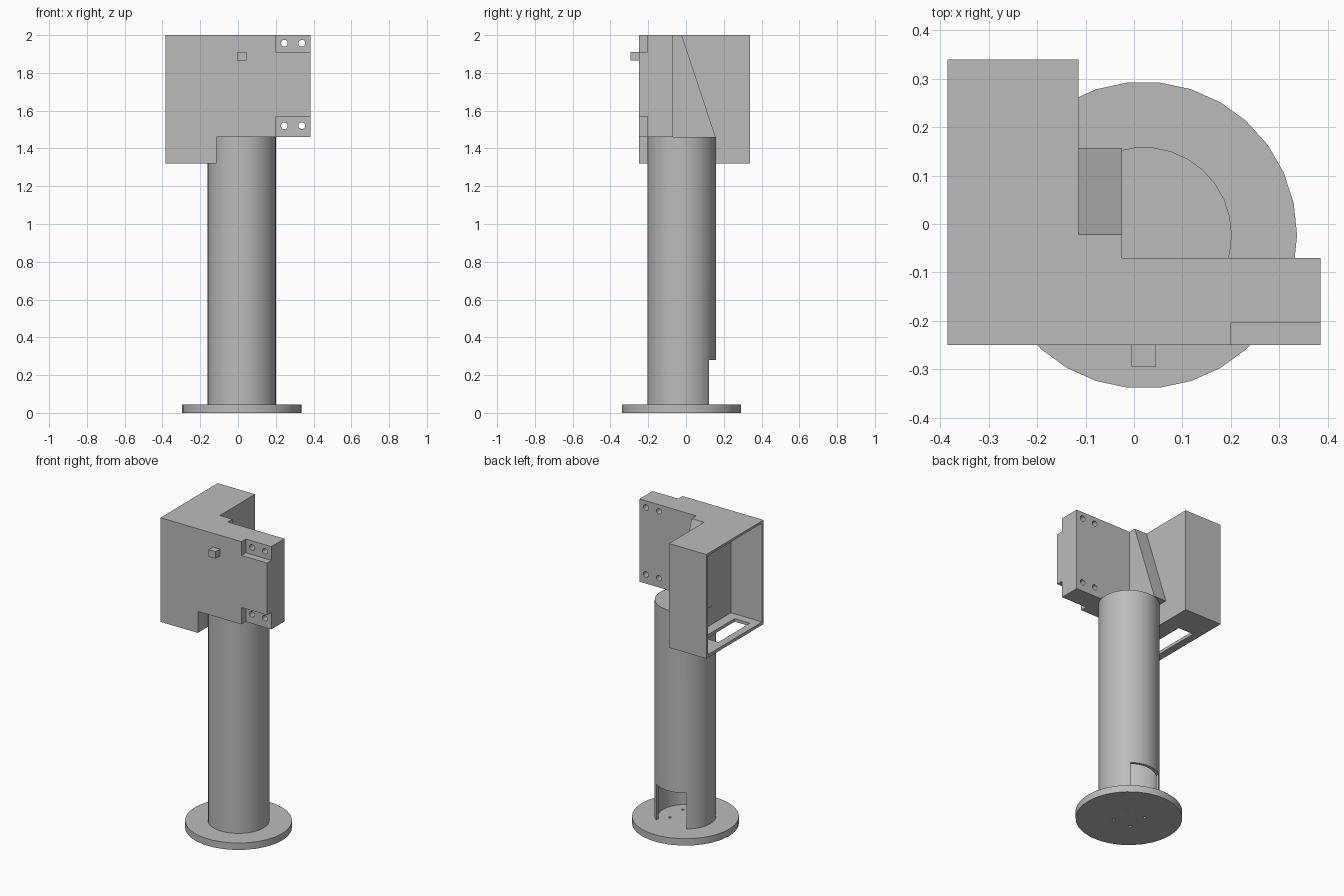
import bpy, bmesh, math

if "Cube" in bpy.data.objects:
    bpy.data.objects.remove(bpy.data.objects["Cube"])

grey = bpy.data.materials.new("neutral grey")
grey.diffuse_color = (0.5, 0.5, 0.5, 1)
grey.use_nodes = True
grey.node_tree.nodes["Principled BSDF"].inputs["Base Color"].default_value = grey.diffuse_color
CX, CY = 0.02, -0.023  # column axis


def finish(name, bm):
    bmesh.ops.recalc_face_normals(bm, faces=bm.faces)
    me = bpy.data.meshes.new(name)
    bm.to_mesh(me)
    bm.free()
    ob = bpy.data.objects.new(name, me)
    bpy.context.collection.objects.link(ob)
    me.materials.append(grey)
    return ob


def prism(name, pts, axis, lo, hi):
    """Extrude a 2D outline along axis 0, 1 or 2 from lo to hi."""
    bm = bmesh.new()
    vs = []
    for p in pts:
        co = list(p)
        co.insert(axis, lo)
        vs.append(bm.verts.new(co))
    face = bm.faces.new(vs)
    new = bmesh.ops.extrude_face_region(bm, geom=[face])["geom"]
    for v in new:
        if isinstance(v, bmesh.types.BMVert):
            v.co[axis] = hi
    return finish(name, bm)


def box(name, x0, x1, y0, y1, z0, z1):
    return prism(name, [(x0, y0), (x1, y0), (x1, y1), (x0, y1)], 2, z0, z1)


def cyl(name, c, r, axis, lo, hi, n=30):
    pts = [(c[0] + r * math.cos(2 * math.pi * i / n),
            c[1] + r * math.sin(2 * math.pi * i / n)) for i in range(n)]
    return prism(name, pts, axis, lo, hi)


def cut(ob, cutters):
    bpy.context.view_layer.objects.active = ob
    for c in cutters:
        m = ob.modifiers.new("cut", 'BOOLEAN')
        m.operation, m.solver, m.object = 'DIFFERENCE', 'EXACT', c
        bpy.ops.object.modifier_apply(modifier=m.name)
        bpy.data.objects.remove(c)


def smooth(ob):
    bpy.ops.object.select_all(action='DESELECT')
    ob.select_set(True)
    bpy.context.view_layer.objects.active = ob
    bpy.ops.object.shade_smooth_by_angle(angle=math.radians(30))


# Base disc with four screw holes
base = cyl("base_disc", (CX, CY), 0.317, 2, 0, 0.045)
cut(base, [cyl("screw_cutter", (CX + sx * 0.065, CY + sy * 0.065), 0.009, 2, -0.1, 0.2, 12)
           for sx in (-1, 1) for sy in (-1, 1)])
smooth(base)

# Hollow column with a closed top and a cable notch low at the back
column = cyl("column", (CX, CY), 0.182, 2, 0.045, 1.46)
cut(column, [cyl("bore_cutter", (CX, CY), 0.163, 2, 0, 1.42),
             box("notch_cutter", CX - 0.11, CX + 0.11, CY, 0.4, 0, 0.28)])
smooth(column)

# Front plate with recessed right corners and through holes
plate = box("front_plate", -0.115, 0.385, -0.25, -0.07, 1.46, 2)
cut(plate, [box("recess_cutter", 0.2, 0.5, -0.4, -0.205, z0, z1)
            for z0, z1 in ((1.91, 2.1), (1.3, 1.57))])
cut(plate, [cyl("hole_cutter", (x, z), 0.018, 1, -0.4, 0.1, 20)
            for x in (0.245, 0.338) for z in (1.957, 1.52)])
smooth(plate)

# Side housing, open to the left, with a slot in the floor
housing = box("side_housing", -0.385, -0.115, -0.25, 0.34, 1.32, 2)
cut(housing, [box("cavity_cutter", -0.5, -0.16, -0.235, 0.325, 1.34, 1.985),
              box("slot_cutter", -0.335, -0.225, -0.18, 0.145, 1.2, 1.4)])

# Sloped rib behind the plate
prism("sloped_rib", [(-0.07, 1.46), (0.157, 1.46), (-0.022, 2), (-0.07, 2)], 0, -0.115, -0.025)

# Small square button
box("front_button", -0.005, 0.045, -0.295, -0.25, 1.865, 1.91)
